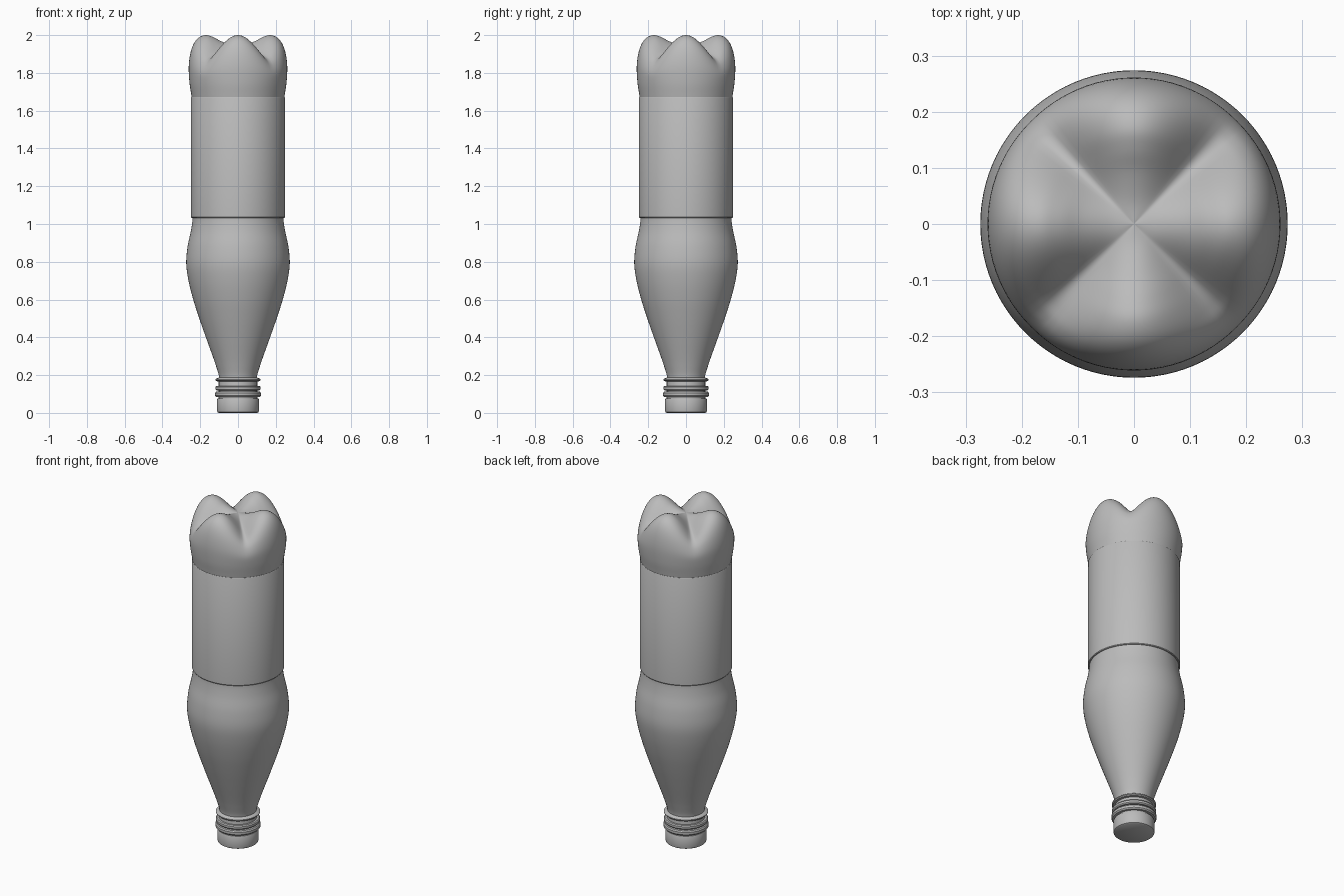
import bpy, math

cube = bpy.data.objects.get("Cube")
if cube:
    bpy.data.objects.remove(cube)

grey = bpy.data.materials.new("plain_grey")
grey.use_nodes = True
GREY = (0.5, 0.5, 0.5, 1)
grey.diffuse_color = GREY
grey.node_tree.nodes["Principled BSDF"].inputs["Base Color"].default_value = GREY

SEG = 96


def smooth_path(pts, n=5):
    """Catmull-Rom curve through (radius, height) points."""
    out = []
    p = [pts[0]] + list(pts) + [pts[-1]]
    for i in range(1, len(p) - 2):
        for k in range(n):
            t = k / n
            out.append(tuple(
                0.5 * (2 * b + (c - a) * t + (2 * a - 5 * b + 4 * c - d) * t * t
                       + (3 * b - a - 3 * c + d) * t ** 3)
                for a, b, c, d in zip(p[i - 1], p[i], p[i + 1], p[i + 2])))
    return out + [pts[-1]]


def revolve(name, profile, other=None, angle=35):
    """Spin a profile bottom to top; blend to a second one between four lobes."""
    other = other or profile
    verts, faces, rings = [], [], []
    for (r0, z0), (r1, z1) in zip(profile, other):
        if r0 < 1e-5:
            rings.append([len(verts)] * SEG)
            verts.append((0, 0, z0))
            continue
        rings.append(list(range(len(verts), len(verts) + SEG)))
        for s in range(SEG):
            a = 2 * math.pi * s / SEG
            # rounded V valleys on the diagonals, broad crests on the axes
            f = (math.sqrt(math.cos(2 * a) ** 2 + 0.02) - 0.1414) / 0.8686
            r, z = r1 + (r0 - r1) * f, z1 + (z0 - z1) * f
            verts.append((r * math.cos(a), r * math.sin(a), z))
    for lo, hi in zip(rings, rings[1:]):
        for s in range(SEG):
            t = (s + 1) % SEG
            quad = list(dict.fromkeys((lo[s], lo[t], hi[t], hi[s])))
            if len(quad) > 2:
                faces.append(quad)
    mesh = bpy.data.meshes.new(name)
    mesh.from_pydata(verts, [], faces)
    mesh.materials.append(grey)
    obj = bpy.data.objects.new(name, mesh)
    bpy.context.collection.objects.link(obj)
    bpy.ops.object.select_all(action="DESELECT")
    obj.select_set(True)
    bpy.context.view_layer.objects.active = obj
    bpy.ops.object.shade_smooth_by_angle(angle=math.radians(angle))
    return obj


# Four-footed base, at the top because the bottle stands on its cap
crest = [(.243, 1.66), (.248, 1.69), (.257, 1.75), (.261, 1.83), (.253, 1.90),
         (.235, 1.953), (.207, 1.987), (.17, 2.0), (.133, 1.99), (.09, 1.968),
         (.04, 1.95), (0, 1.945)]
valley = [(.243, 1.66), (.248, 1.69), (.257, 1.75), (.259, 1.80), (.246, 1.84),
          (.225, 1.866), (.20, 1.882), (.17, 1.897), (.133, 1.912), (.09, 1.928),
          (.04, 1.942), (0, 1.945)]
revolve("bottle_base", smooth_path(crest), smooth_path(valley), 60)

# Label sleeve with slightly rounded rims
revolve("label_sleeve", [(.238, 1.032), (.245, 1.032), (.248, 1.036), (.248, 1.668),
                         (.246, 1.672), (.238, 1.672)])

# Shoulder and tapering body
body = [(.098, .165), (.102, .20), (.117, .25), (.134, .30), (.170, .40), (.205, .50),
        (.237, .60), (.262, .70), (.274, .79), (.267, .88), (.250, .96), (.242, 1.01),
        (.240, 1.04)]
revolve("bottle_shoulder", smooth_path(body), angle=60)

# Neck, thin collar and two thread rings
revolve("bottle_neck", [(.102, .06), (.102, .166), (.098, .19)])
revolve("neck_collar", [(.100, .166), (.114, .168), (.119, .173), (.119, .178),
                        (.114, .182), (.100, .187)])


def ring(name, z, r, h):
    revolve(name, [(.10, z - h), (r - .005, z - h), (r, z - h / 2), (r, z + h / 2),
                   (r - .005, z + h), (.10, z + h)])


ring("lower_thread_ring", .098, .121, .014)
ring("upper_thread_ring", .131, .119, .012)

# Closed cap with rounded edge
revolve("cap", [(0, 0), (.103, 0), (.109, .004), (.111, .012), (.111, .07),
                (.108, .076), (.098, .076)])
